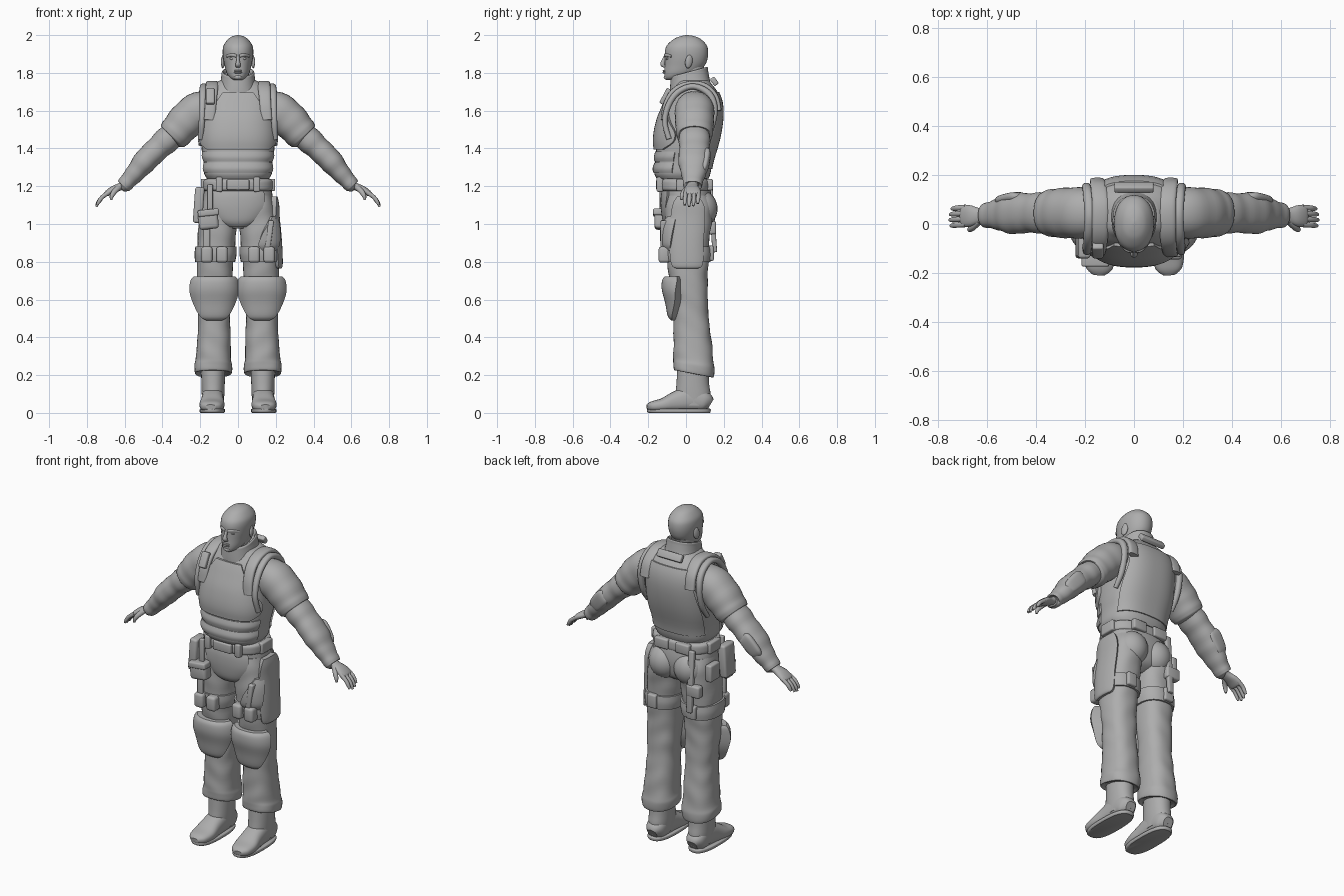
import bpy, bmesh, math
from mathutils import Vector, Euler

grey = bpy.data.materials.new("plain grey")
grey.diffuse_color = (0.42, 0.42, 0.42, 1)
SEG = 36


def make(name, bm, mirror=False, angle=40):
    bmesh.ops.remove_doubles(bm, verts=bm.verts, dist=1e-5)
    bmesh.ops.recalc_face_normals(bm, faces=bm.faces)
    me = bpy.data.meshes.new(name)
    bm.to_mesh(me)
    bm.free()
    me.materials.append(grey)
    me.polygons.foreach_set("use_smooth", [True] * len(me.polygons))
    me.set_sharp_from_angle(angle=math.radians(angle))
    ob = bpy.data.objects.new(name, me)
    bpy.context.collection.objects.link(ob)
    if mirror:
        ob.modifiers.new("mirror", 'MIRROR')
    return ob


def smooth_rows(rows, steps=5):
    """Catmull-Rom interpolation between rows of numbers."""
    out = []
    for i in range(len(rows) - 1):
        a, b, c, d = rows[max(i - 1, 0)], rows[i], rows[i + 1], rows[min(i + 2, len(rows) - 1)]
        for k in range(steps):
            t = k / steps
            out.append([0.5 * (2 * q + (r - p) * t + (2 * p - 5 * q + 4 * r - s) * t * t
                               + (3 * q - p - 3 * r + s) * t ** 3) for p, q, r, s in zip(a, b, c, d)])
    return out + [list(rows[-1])]


def oval(a, n):
    c, s = math.cos(a), math.sin(a)
    return math.copysign(abs(c) ** (2 / n), c), math.copysign(abs(s) ** (2 / n), s)


def skin(rings):
    bm = bmesh.new()
    vs = [[bm.verts.new(p) for p in r] for r in rings]
    m = len(rings[0])
    for a, b in zip(vs, vs[1:]):
        for j in range(m):
            bm.faces.new((a[j], a[(j + 1) % m], b[(j + 1) % m], b[j]))
    bm.faces.new(vs[0])
    bm.faces.new(vs[-1])
    return bm


def loft(name, rows, n=2.3, mirror=False, fold=0.0, tilt=lambda z: 0):
    """Upright body: rows of (z, centre x, half width, y front, y back)."""
    rings = []
    for z, cx, rx, y0, y1 in smooth_rows(rows):
        ring = []
        for j in range(SEG):
            a = 2 * math.pi * j / SEG
            c, s = oval(a, n)
            k = 1 + fold * math.sin(z * 48 + 2 * math.sin(a * 2)) * math.sin(a + z * 9)
            dy = s * k * (y1 - y0) / 2
            ring.append((cx + c * rx * k, (y0 + y1) / 2 + dy, z + tilt(z) * dy))
        rings.append(ring)
    return make(name, skin(rings), mirror)


def sweep(name, pts, side=(0, 1, 0), n=2.2, mirror=False, seg=20, fold=0.0):
    """Body along a path: points of (x, y, z, half width along side, half height)."""
    p = smooth_rows(pts)
    rings = []
    for i, q in enumerate(p):
        t = (Vector(p[min(i + 1, len(p) - 1)][:3]) - Vector(p[max(i - 1, 0)][:3])).normalized()
        nor = t.cross(Vector(side)).normalized()
        sd = nor.cross(t)
        k = 1 + fold * math.sin(i * 1.25)
        rings.append([Vector(q[:3]) + sd * q[3] * k * c + nor * q[4] * k * s
                      for c, s in (oval(2 * math.pi * j / seg, n) for j in range(seg))])
    return make(name, skin(rings), mirror)


def patch(name, base, rows, n=2.3, mirror=False, flip=False, cols=28):
    """Raised plate on a loft: rows of (z, start angle, end angle, offset)."""
    dense = smooth_rows(base)
    grid = smooth_rows(rows, 4)
    grid = [grid[0][:]] + grid + [grid[-1][:]]
    bm, vs = bmesh.new(), []
    for i, (z, a0, a1, off) in enumerate(grid):
        k = next((k for k in range(len(dense) - 1) if dense[k + 1][0] >= z), len(dense) - 2)
        lo, hi = dense[k], dense[k + 1]
        t = (z - lo[0]) / (hi[0] - lo[0])
        _, cx, rx, y0, y1 = [p + (q - p) * t for p, q in zip(lo, hi)]
        line = []
        for j in range(cols + 3):
            u = min(max((j - 1) / cols, 0), 1)
            edge = i in (0, len(grid) - 1) or j in (0, cols + 2)
            o = -0.012 if edge else off
            c, s = oval(math.radians(a0 + (a1 - a0) * u), n)
            x = cx + c * (rx + o)
            line.append(bm.verts.new((-x if flip else x, (y0 + y1) / 2 + s * ((y1 - y0) / 2 + o), z)))
        vs.append(line)
    for a, b in zip(vs, vs[1:]):
        for j in range(cols + 2):
            bm.faces.new((a[j], a[j + 1], b[j + 1], b[j]))
    return make(name, bm, mirror)


def pouch(name, loc, size, rot=(0, 0, 0), mirror=False):
    bm = bmesh.new()
    bmesh.ops.create_cube(bm, size=1)
    bmesh.ops.scale(bm, vec=size, verts=bm.verts)
    bmesh.ops.bevel(bm, geom=bm.edges[:], offset=min(size) * 0.25, segments=3, profile=0.5, affect='EDGES')
    bmesh.ops.rotate(bm, matrix=Euler([math.radians(r) for r in rot]).to_matrix(), verts=bm.verts)
    bmesh.ops.translate(bm, vec=loc, verts=bm.verts)
    return make(name, bm, mirror)


def ball(name, loc, size, mirror=False, rot=(0, 0, 0)):
    bm = bmesh.new()
    bmesh.ops.create_uvsphere(bm, u_segments=24, v_segments=16, radius=1)
    bmesh.ops.scale(bm, vec=size, verts=bm.verts)
    bmesh.ops.rotate(bm, matrix=Euler([math.radians(r) for r in rot]).to_matrix(), verts=bm.verts)
    bmesh.ops.translate(bm, vec=loc, verts=bm.verts)
    return make(name, bm, mirror)


# Head and face
loft("head", [(1.763, 0, .022, -.105, -.045), (1.775, 0, .042, -.113, .0), (1.80, 0, .06, -.115, .06),
              (1.84, 0, .071, -.113, .1), (1.88, 0, .079, -.112, .115), (1.92, 0, .081, -.111, .117),
              (1.95, 0, .074, -.098, .107), (1.98, 0, .051, -.063, .077), (1.994, 0, .028, -.03, .045),
              (2.0, 0, .004, 0, .012)], n=2.15)
sweep("nose", [(0, -.108, 1.892, .007, .007), (0, -.119, 1.865, .009, .01), (0, -.124, 1.845, .014, .012),
               (0, -.112, 1.832, .012, .006)], side=(1, 0, 0))
sweep("brow", [(.008, -.110, 1.889, .008, .006), (.03, -.106, 1.895, .009, .007),
               (.06, -.076, 1.888, .007, .005)], side=(0, 0, 1), mirror=True)
ball("eye", (.031, -.096, 1.875), (.013, .011, .007), True)
for z, d in ((1.811, .007), (1.802, .008)):
    sweep("lip", [(-.024, -.099, z, .002, .002), (-.01, -.114, z, d * .6, d), (.01, -.114, z, d * .6, d),
                  (.024, -.099, z, .002, .002)], side=(0, 0, 1))
ball("chin", (0, -.101, 1.777), (.023, .017, .014))
ball("ear", (.079, .015, 1.86), (.01, .02, .036), True, (-10, 0, 18))
loft("neck", [(1.70, 0, .075, -.06, .1), (1.76, 0, .06, -.06, .09), (1.83, 0, .058, -.05, .095)])
loft("collar", [(1.70, 0, .115, -.085, .135), (1.74, 0, .096, -.085, .125), (1.785, 0, .088, -.082, .117),
                (1.802, 0, .086, -.08, .115), (1.806, 0, .078, -.073, .108), (1.79, 0, .07, -.065, .1)],
     tilt=lambda z: .27)

# Vest and armour
torso = [(1.24, 0, .165, -.155, .12), (1.27, 0, .18, -.168, .13), (1.33, 0, .183, -.163, .14),
         (1.39, 0, .192, -.158, .157), (1.46, 0, .196, -.157, .175), (1.55, 0, .193, -.142, .188),
         (1.63, 0, .19, -.112, .188), (1.69, 0, .18, -.085, .172), (1.73, 0, .145, -.06, .145),
         (1.76, 0, .095, -.05, .12)]
loft("vest", torso, 2.6)
patch("chest_plate", torso, [(1.395, -138, -42, .014), (1.43, -160, -20, .017), (1.48, -163, -17, .018),
                             (1.54, -148, -32, .016), (1.61, -129, -51, .014), (1.66, -116, -64, .013),
                             (1.695, -110, -70, .012)], 2.6)
for z in (1.27, 1.33):
    patch("belly_band", torso, [(z, -165, -15, .004), (z + .025, -165, -15, .01),
                                (z + .055, -165, -15, .004)], 2.6)
patch("back_panel", torso, [(1.29, 25, 155, .006), (1.42, 30, 150, .008), (1.58, 42, 138, .01),
                            (1.70, 40, 140, .008)], 2.6)
sweep("shoulder_strap", [(.15, -.12, 1.55, .03, .014), (.145, -.108, 1.63, .03, .014), (.14, -.07, 1.70, .032, .014),
                         (.137, 0, 1.738, .034, .015), (.137, .09, 1.736, .034, .015), (.145, .155, 1.68, .032, .014),
                         (.15, .175, 1.60, .03, .014)], side=(1, 0, 0), n=3, mirror=True)
sweep("armhole_rim", [(.198, -.09, 1.45, .014, .014), (.192, -.112, 1.54, .016, .014), (.188, -.092, 1.63, .018, .016),
                      (.185, -.04, 1.70, .02, .016), (.18, .04, 1.728, .022, .016), (.187, .12, 1.69, .02, .018),
                      (.194, .15, 1.61, .018, .018), (.196, .13, 1.50, .016, .016), (.198, .08, 1.42, .012, .012)],
      side=(1, 0, 0), mirror=True)
pouch("collar_pad", (0, .15, 1.755), (.16, .028, .045), (35, 0, 0))
pouch("shoulder_radio", (-.147, -.108, 1.675), (.045, .03, .09), (-28, 0, 0))

# Arms and hands
sweep("short_sleeve", [(.12, .045, 1.61, .09, .085), (.2, .045, 1.602, .103, .1), (.27, .045, 1.55, .103, .098),
                       (.32, .045, 1.495, .098, .09), (.347, .045, 1.465, .092, .084), (.352, .045, 1.46, .07, .06)],
      mirror=True, seg=32, fold=.012)
sweep("long_sleeve", [(.29, .045, 1.52, .075, .065), (.37, .045, 1.45, .083, .07), (.43, .045, 1.395, .08, .064),
                      (.49, .042, 1.335, .083, .063), (.54, .04, 1.275, .068, .052), (.585, .036, 1.225, .053, .043),
                      (.605, .035, 1.202, .05, .04), (.608, .035, 1.199, .035, .025)], mirror=True, seg=32, fold=.02)
sweep("elbow_pad", [(.455, .105, 1.385, .01, .022), (.475, .112, 1.365, .018, .042), (.53, .1, 1.3, .017, .038),
                    (.55, .09, 1.275, .008, .02)], n=3, mirror=True)
sweep("palm", [(.595, .035, 1.212, .03, .022), (.63, .033, 1.195, .032, .02), (.665, .033, 1.18, .043, .019),
               (.695, .033, 1.16, .045, .015), (.703, .033, 1.152, .035, .008)], mirror=True)
for i, tip in enumerate((.008, 0, .004, .016)):
    y = -.002 + i * .023
    sweep("finger", [(.685, y, 1.167, .011, .012), (.718, y - .002, 1.143, .011, .011),
                     (.74 - tip / 2, y - .004, 1.115 + tip / 2, .01, .01), (.75 - tip / 2, y - .005, 1.092 + tip, .006, .006)],
          mirror=True, seg=12)
sweep("thumb", [(.63, .012, 1.195, .014, .015), (.655, -.012, 1.17, .013, .014), (.668, -.022, 1.148, .011, .011),
                (.672, -.024, 1.128, .006, .006)], mirror=True, seg=12)

# Trousers
hips = [(.975, 0, .05, -.08, .06), (1.01, 0, .125, -.105, .115), (1.08, 0, .178, -.115, .135),
        (1.15, 0, .183, -.118, .135), (1.24, 0, .165, -.12, .115)]
loft("hips", hips, 2.4)
patch("groin_guard", hips, [(.985, -120, -60, .012), (1.02, -126, -54, .016), (1.08, -127, -53, .018),
                            (1.14, -132, -48, .016), (1.175, -132, -48, .01)], 2.4)
ball("buttock", (.082, .075, 1.08), (.092, .092, .1), True)
leg = [(.215, .132, .075, -.045, .125), (.208, .132, .096, -.063, .145), (.25, .132, .1, -.068, .15),
       (.29, .13, .093, -.067, .145), (.4, .127, .088, -.066, .133), (.5, .126, .084, -.066, .12),
       (.6, .126, .088, -.064, .116), (.7, .125, .093, -.085, .114), (.8, .121, .096, -.1, .12),
       (.9, .115, .1, -.108, .122), (1.0, .106, .102, -.112, .135), (1.08, .1, .098, -.11, .14),
       (1.15, .09, .09, -.1, .12)]
loft("trouser_leg", leg, 2.4, True, fold=.022, tilt=lambda z: -.2 * max(0, 1 - (z - .2) / .15))
patch("knee_pad", leg[1:], [(.49, -112, -68, .012), (.51, -127, -53, .03), (.57, -142, -38, .045),
                            (.64, -152, -28, .055), (.7, -158, -22, .042), (.722, -156, -24, .024)], 2.4, True)
patch("thigh_strap", leg[1:], [(.80, -180, 180, .01), (.84, -180, 180, .014), (.88, -180, 180, .01)], 2.4, True)

# Boots
loft("boot_shaft", [(.04, .133, .056, -.05, .128), (.1, .132, .06, -.055, .13), (.16, .132, .062, -.05, .122),
                    (.26, .132, .064, -.045, .12)], 2.2, True)
sweep("boot_foot", [(.133, .13, .045, .03, .03), (.133, .1, .06, .054, .054), (.133, .03, .075, .058, .07),
                    (.135, -.05, .06, .06, .056), (.138, -.12, .042, .066, .037), (.142, -.18, .034, .054, .027),
                    (.144, -.207, .03, .025, .014)], side=(1, 0, 0), n=2.5, mirror=True, seg=28)
loft("boot_sole", [(0, .136, .062, -.198, .125), (.006, .136, .067, -.206, .13), (.018, .136, .067, -.207, .131),
                   (.022, .136, .062, -.2, .127)], 2.6, True)

# Belt and belt pouches
loft("belt", [(1.175, 0, .17, -.125, .12), (1.182, 0, .185, -.14, .13), (1.205, 0, .188, -.143, .132),
              (1.23, 0, .185, -.14, .128), (1.24, 0, .165, -.12, .11)], 2.6)
pouch("buckle", (0, -.143, 1.208), (.12, .03, .055))
pouch("belt_loop", (.1, -.138, 1.21), (.035, .035, .08), mirror=True)
pouch("rear_belt_pouch", (.07, .125, 1.208), (.09, .035, .06), mirror=True)
pouch("side_belt_pouch", (.182, 0, 1.207), (.03, .1, .065), mirror=True)

# Gear on the right hip
pouch("hip_holster", (-.208, -.09, 1.1), (.05, .1, .19), (0, 4, 0))
pouch("front_pouch", (-.157, -.132, 1.02), (.105, .07, .095), (0, -6, 0))
pouch("front_pouch_flap", (-.157, -.136, 1.06), (.112, .076, .035), (0, -6, 0))
pouch("front_strap", (-.165, -.118, .9), (.035, .025, .2))
pouch("hip_strap", (-.148, -.128, 1.13), (.03, .022, .16))
pouch("rear_strap", (-.13, .14, 1.03), (.035, .025, .36), (4, 0, 0))
pouch("rear_pouch", (-.15, .137, .98), (.09, .045, .07))
pouch("side_pouch", (-.212, .05, 1.08), (.04, .09, .1))

# Thigh pouches, side plate and left holster
for x in (.085, .165):
    pouch("thigh_pouch", (x, -.115, .838), (.06, .06, .085), mirror=True)
pouch("rear_thigh_pouch", (.13, .13, .845), (.06, .035, .08), mirror=True)
patch("side_plate", leg[1:], [(.765, -28, 22, .012), (.79, -40, 34, .02), (.92, -42, 36, .018), (1.04, -38, 34, .017),
                              (1.11, -30, 28, .026), (1.145, -20, 20, .028)], 2.4)
patch("holster", leg[1:], [(.86, -86, -42, .012), (.89, -92, -36, .026), (.95, -84, -30, .028),
                           (1.0, -68, -26, .024), (1.04, -50, -24, .014)], 2.4)
pouch("holster_grip", (.165, -.112, .94), (.03, .045, .16), (0, 8, 0))
